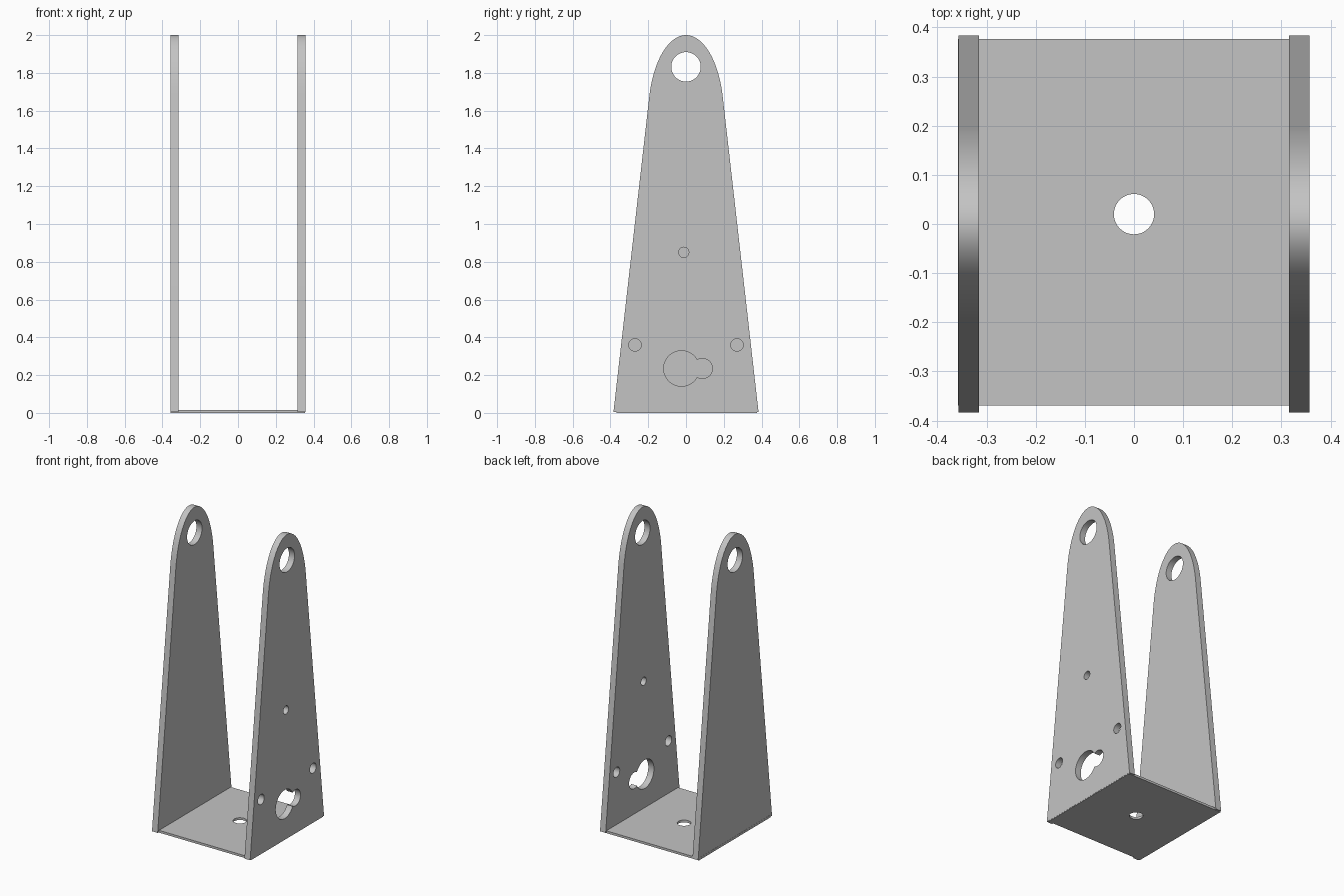
import bpy, bmesh
from math import sin, cos, pi, atan2, sqrt, radians

cube = bpy.data.objects.get("Cube")
if cube:
    bpy.data.objects.remove(cube, do_unlink=True)

grey = bpy.data.materials.new("plain_grey")
grey.use_nodes = True
colour = (0.55, 0.55, 0.55, 1)
grey.diffuse_color = colour
grey.node_tree.nodes["Principled BSDF"].inputs["Base Color"].default_value = colour


def arc(cx, cy, rx, ry, start, end, steps):
    return [(cx + rx * cos(start + (end - start) * i / steps),
             cy + ry * sin(start + (end - start) * i / steps)) for i in range(steps + 1)]


def circle(cx, cy, r, steps=48):
    return arc(cx, cy, r, r, 0, 2 * pi, steps)[:-1]


def keyhole(cx, cy, big, dist, small):
    """Outline of two overlapping circles side by side."""
    chord = (dist ** 2 + big ** 2 - small ** 2) / (2 * dist)
    half = sqrt(big ** 2 - chord ** 2)
    a, b = atan2(half, chord), atan2(half, chord - dist)
    return (arc(cx, cy, big, big, a, 2 * pi - a, 48)[:-1]
            + arc(cx + dist, cy, small, small, -b, b, 32)[:-1])


def sheet(name, outlines, thickness, location, rotation=(0, 0, 0)):
    """Flat plate: first outline is the edge, the others are holes."""
    curve = bpy.data.curves.new(name, "CURVE")
    curve.dimensions = "2D"
    curve.fill_mode = "BOTH"
    curve.extrude = thickness / 2
    for points in outlines:
        spline = curve.splines.new("POLY")
        spline.points.add(len(points) - 1)
        for p, (x, y) in zip(spline.points, points):
            p.co = (x, y, 0, 1)
        spline.use_cyclic_u = True
    temp = bpy.data.objects.new(name + "_curve", curve)
    bpy.context.collection.objects.link(temp)
    graph = bpy.context.evaluated_depsgraph_get()
    mesh = bpy.data.meshes.new_from_object(temp.evaluated_get(graph))
    bpy.data.objects.remove(temp, do_unlink=True)
    bm = bmesh.new()
    bm.from_mesh(mesh)
    bmesh.ops.remove_doubles(bm, verts=bm.verts, dist=1e-5)
    bmesh.ops.recalc_face_normals(bm, faces=bm.faces)
    bm.to_mesh(mesh)
    bm.free()
    mesh.materials.clear()
    mesh.materials.append(grey)
    obj = bpy.data.objects.new(name, mesh)
    obj.location = location
    obj.rotation_euler = rotation
    bpy.context.collection.objects.link(obj)
    bpy.ops.object.select_all(action="DESELECT")
    obj.select_set(True)
    bpy.context.view_layer.objects.active = obj
    bpy.ops.object.shade_smooth_by_angle(angle=radians(30))
    return obj


# Tapered side plates with a rounded top and a pivot hole
tip = radians(13)
profile = [(-0.384, 0.004), (0.384, 0.004)] + arc(0, 1.574, 0.2, 0.426, tip, pi - tip, 48)
pivot = circle(0, 1.832, 0.078)
mounts = [circle(-0.012, 0.85, 0.027), circle(-0.27, 0.36, 0.033), circle(0.27, 0.36, 0.033),
          keyhole(-0.024, 0.235, 0.094, 0.111, 0.053)]
upright = (pi / 2, 0, pi / 2)
sheet("left_side_plate", [profile, pivot] + mounts, 0.041, (0.3365, 0, 0), upright)
sheet("right_side_plate", [profile, pivot], 0.041, (-0.3365, 0, 0), upright)

# Thin base plate with a centre hole
base = [(-0.358, -0.369), (0.356, -0.369), (0.356, 0.377), (-0.358, 0.377)]
sheet("base_plate", [base, circle(0, 0.02, 0.041)], 0.015, (0, 0, 0.0075))
